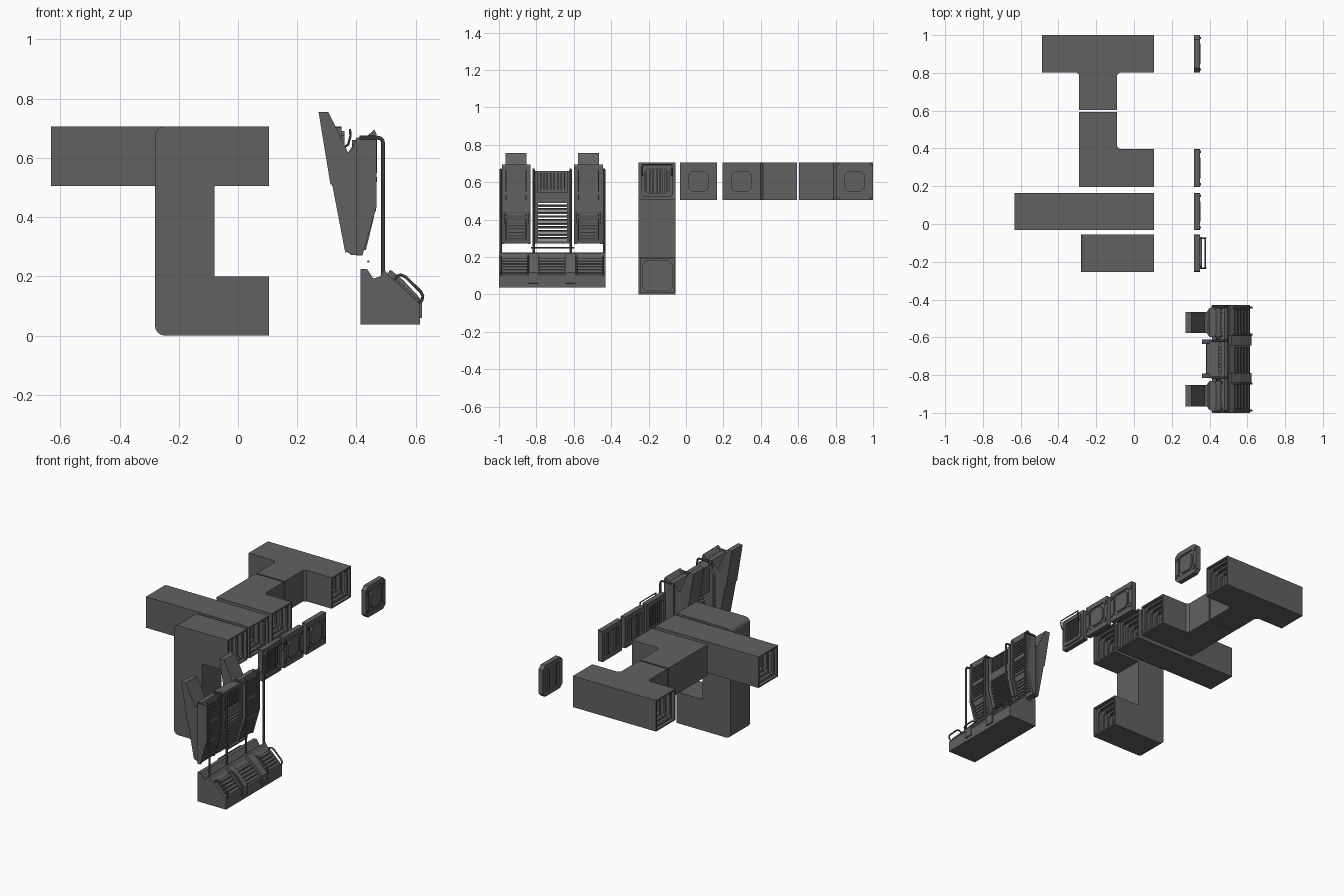
import bpy, bmesh, math
from mathutils import Vector

if "Cube" in bpy.data.objects:
    bpy.data.objects.remove(bpy.data.objects["Cube"])

grey = bpy.data.materials.new("dark_grey_metal")
grey.diffuse_color = (0.12, 0.12, 0.12, 1)
grey.use_nodes = True
grey.node_tree.nodes["Principled BSDF"].inputs["Base Color"].default_value = grey.diffuse_color

# axis along which a 2D (u, v) profile is extruded
MAP = {'x': lambda a, u, v: (a, u, v),
       'y': lambda a, u, v: (u, a, v),
       'z': lambda a, u, v: (u, v, a)}


def finish(name, bm):
    bmesh.ops.recalc_face_normals(bm, faces=bm.faces[:])
    me = bpy.data.meshes.new(name)
    bm.to_mesh(me)
    bm.free()
    me.materials.append(grey)
    ob = bpy.data.objects.new(name, me)
    bpy.context.collection.objects.link(ob)
    return ob


def prism_bm(pts, axis, a, b):
    bm = bmesh.new()
    lo, hi = [[bm.verts.new(MAP[axis](t, u, v)) for u, v in pts] for t in (a, b)]
    bm.faces.new(lo)
    bm.faces.new(hi)
    for i in range(len(pts)):
        j = (i + 1) % len(pts)
        bm.faces.new((lo[i], lo[j], hi[j], hi[i]))
    return bm


def prism(name, pts, axis, a, b):
    return finish(name, prism_bm(pts, axis, a, b))


def box(name, x0, x1, y0, y1, z0, z1):
    return prism(name, [(x0, y0), (x1, y0), (x1, y1), (x0, y1)], 'z', z0, z1)


def octagon(u0, u1, v0, v1, c):
    return [(u0 + c, v0), (u1 - c, v0), (u1, v0 + c), (u1, v1 - c),
            (u1 - c, v1), (u0 + c, v1), (u0, v1 - c), (u0, v0 + c)]


def frame(name, axis, a, b, rect, w, c=0.002, ci=0.012):
    """Rectangular ring of width w with clipped corners."""
    u0, u1, v0, v1 = rect
    outer = octagon(u0, u1, v0, v1, c)
    inner = octagon(u0 + w, u1 - w, v0 + w, v1 - w, ci)
    bm = bmesh.new()
    loops = [[bm.verts.new(MAP[axis](t, u, v)) for u, v in p]
             for p, t in ((outer, a), (outer, b), (inner, b), (inner, a))]
    for k in range(4):
        p, q = loops[k], loops[(k + 1) % 4]
        for i in range(8):
            j = (i + 1) % 8
            bm.faces.new((p[i], p[j], q[j], q[i]))
    return finish(name, bm)


def tube(name, pts, r=0.006):
    cu = bpy.data.curves.new(name, 'CURVE')
    cu.dimensions = '3D'
    cu.bevel_depth = r
    cu.bevel_resolution = 2
    cu.use_fill_caps = True
    sp = cu.splines.new('POLY')
    sp.points.add(len(pts) - 1)
    for p, co in zip(sp.points, pts):
        p.co = (*co, 1)
    cu.materials.append(grey)
    ob = bpy.data.objects.new(name, cu)
    bpy.context.collection.objects.link(ob)
    bpy.ops.object.select_all(action='DESELECT')
    ob.select_set(True)
    bpy.context.view_layer.objects.active = ob
    bpy.ops.object.convert(target='MESH')
    bpy.ops.object.shade_smooth_by_angle()


def duct(name, pts, axis, a, b, openings):
    """Hollow duct: extruded outline with the open ends removed, plus inner ribs.
    openings: (axis, position, inward sign, mouth rectangle)"""
    bm = prism_bm(pts, axis, a, b)
    bmesh.ops.recalc_face_normals(bm, faces=bm.faces[:])
    gone = []
    for f in bm.faces:
        m = f.calc_center_median()
        for ax, pos, s, rect in openings:
            i = 'xyz'.index(ax)
            if all(abs(v.co[i] - pos) < 1e-4 for v in f.verts) and f not in gone:
                gone.append(f)
    bmesh.ops.delete(bm, geom=gone, context='FACES')
    ob = finish(name, bm)
    so = ob.modifiers.new("wall", 'SOLIDIFY')
    so.thickness = 0.009
    so.offset = -1
    so.use_even_offset = True
    for ax, pos, s, (u0, u1, v0, v1) in openings:
        for k, d in enumerate((0.02, 0.06, 0.10, 0.14)):
            p = pos + s * d
            frame(f"{name}_rib", ax, p, p + s * 0.012,
                  (u0 + .008, u1 - .008, v0 + .008, v1 - .008), 0.012, 0.002, 0.018)


# ---- ducts ----
Z0, Z1, XE = 0.505, 0.705, 0.105
C = 0.015
duct("tee_duct", [(-.29, .604), (-.09, .604), (-.09, .803 - C), (-.09 + C, .803), (XE, .803), (XE, 1),
                  (-.487, 1), (-.487, .803), (-.29 - C, .803), (-.29, .803 - C)], 'z', Z0, Z1,
     [('x', XE, -1, (.803, 1, Z0, Z1)), ('x', -.487, 1, (.803, 1, Z0, Z1)),
      ('y', .604, 1, (-.29, -.09, Z0, Z1))])
duct("elbow_duct", [(-.29, .195), (XE, .195), (XE, .397), (-.09 + C, .397), (-.09, .397 + C),
                    (-.09, .594), (-.29, .594)], 'z', Z0, Z1,
     [('x', XE, -1, (.195, .397, Z0, Z1)), ('y', .594, -1, (-.29, -.09, Z0, Z1))])
duct("straight_duct", [(-.632, -.033), (XE, -.033), (XE, .165), (-.632, .165)], 'z', Z0, Z1,
     [('x', XE, -1, (-.033, .165, Z0, Z1)), ('x', -.632, 1, (-.033, .165, Z0, Z1))])
R, XL = 0.032, -.28
arc = [(R * math.cos(math.radians(t)), R * math.sin(math.radians(t))) for t in (90, 112, 135, 158, 180)]
u_pts = [(XE, 0), (XE, .2), (-.08, .2), (-.08, Z0), (XE, Z0), (XE, Z1)]
u_pts += [(XL + R + c, Z1 - R + s) for c, s in arc] + [(XL + R + c, R - s) for c, s in reversed(arc)]
UY = (-.253, -.055)
duct("return_duct", u_pts, 'y', *UY,
     [('x', XE, -1, (*UY, 0, .2)), ('x', XE, -1, (*UY, Z0, Z1))])

# ---- duct end covers ----
for name, y0, y1 in (("tee_cover", .803, 1), ("elbow_cover", .195, .397),
                     ("straight_cover", -.033, .165), ("grille_cover", *UY)):
    grille = name == "grille_cover"
    frame(name + "_frame", 'x', .318, .350, (y0, y1, Z0, Z1), .03, .022 if name[0] == 't' else .003)
    if grille:      # open vertical slats with a top handle
        frame(name + "_lip", 'x', .350, .36, (y0 + .015, y1 - .015, Z0 + .015, Z1 - .015), .02, .015)
        for i in range(7):
            y = y0 + .036 + i * .0185
            box(name + "_slat", .325, .352, y, y + .009, Z0 + .028, Z1 - .028)
        tube(name + "_handle", [(.35, y0 + .02, .63), (.372, y0 + .02, .645), (.38, y0 + .02, .675),
                                (.378, y0 + .02, .695), (.378, y1 - .02, .695), (.38, y1 - .02, .675),
                                (.372, y1 - .02, .645), (.35, y1 - .02, .63)], .004)
    else:           # closed panel with raised plate and back ribs
        box(name + "_panel", .328, .342, y0 + .02, y1 - .02, Z0 + .02, Z1 - .02)
        prism(name + "_plate", octagon(y0 + .045, y1 - .045, Z0 + .045, Z1 - .045, .02), 'x', .335, .352)
        for y in (y0 + .06, y1 - .07):
            box(name + "_back_rib", .318, .33, y, y + .01, Z0 + .028, Z1 - .028)
        for y in (y0 + .015, y1 - .015):
            for z in (Z0 + .04, Z1 - .04):
                box(name + "_bolt", .345, .355, y - .006, y + .006, z - .012, z + .012)

# ---- console base ----
Y0, Y1 = -1.0, -.43
prism("console_base", [(.413, .037), (.615, .037), (.615, .105), (.545, .172), (.53, .185), (.51, .2),
                       (.495, .222), (.48, .2), (.457, .192), (.435, .225), (.413, .225)], 'y', Y0, Y1)
posts = (-.99, -.815, -.617, -.438)
for a, b in ((-.98, -.85), (-.785, -.65), (-.58, -.45)):
    for i in range(5):      # louvres on the sloping front
        x = .535 + i * .016
        z = .105 + (.615 - x) * .957
        prism("base_louvre", [(x - .004, z - .004), (x + .008, z - .012), (x + .012, z - .002),
                              (x + .001, z + .010)], 'y', a, b)
for y in posts[1:3]:        # front clamps
    prism("base_clamp", [(.50, .205), (.515, .222), (.56, .185), (.622, .118), (.622, .06), (.6, .055)],
          'y', y - .027, y + .027)
for y in (-.988, -.845, -.585, -.443):   # grab rails
    tube("base_rail", [(.525, .185), (.535, .2), (.55, .205), (.566, .198), (.617, .148),
                       (.624, .134), (.622, .12), (.608, .108)] and
         [(x, y, z) for x, z in ((.525, .185), (.535, .2), (.55, .205), (.566, .198), (.617, .148),
                                 (.624, .134), (.622, .12), (.608, .108))], .005)
for y in posts:             # support posts bent over at the top
    tube("support_post", [(x, y, z) for x, z in ((.49, .2), (.49, .645), (.488, .658), (.481, .666),
                                                 (.47, .668), (.41, .668))], .0065)
tube("cross_rod", [(.44, -.83, .25), (.44, -.6, .25)], .004)


# ---- console panels ----
def front(z):
    return .46 if z > .44 else .418 + (z - .275) * .042 / .165


BODY = [(.362, .285), (.385, .272), (.415, .272), (.46, .44), (.46, .695), (.435, .668), (.40, .668),
        (.385, .63), (.362, .60)]
RIM = [(.40, .27), (.42, .27), (.468, .435), (.468, .68), (.46, .695), (.43, .668), (.40, .668)]
for y0, y1, f0, f1 in ((-.985, -.832, -.965, -.853), (-.598, -.445, -.577, -.465)):
    mid = (y0 + y1) / 2
    bm = prism_bm(BODY, 'y', y0, y1)
    for v in bm.verts:      # taper towards the back
        if v.co.x < .39:
            v.co.y = mid + (v.co.y - mid) * .74
    finish("side_panel_body", bm)
    prism("side_panel_flap", [(.272, .755), (.305, .755), (.395, .57), (.395, .30), (.362, .28),
                              (.318, .51), (.312, .51)], 'y', f0, f1)
    for y in (y0, y1 - .014):
        prism("side_panel_rim", RIM, 'y', y, y + .014)
    for z0, z1 in ((.555, .665), (.425, .535), (.295, .405)):
        for i in range(6):
            z = z0 + i * (z1 - z0) / 6
            x = front(z)
            box("side_panel_slat", x - .012, x + .007, y0 + .03, y1 - .03, z, z + .009)
        for y in (y0 + .02, y1 - .026):
            xa, xb = front(z0), front(z1)
            prism("side_panel_window_edge", [(xa - .01, z0 - .006), (xa + .009, z0 - .006),
                                             (xb + .009, z1), (xb - .01, z1)], 'y', y, y + .006)

# centre panel: cheeks, solid top with vertical bars, open louvres below
CY0, CY1 = -.815, -.612
for y in (CY0, CY1 - .024):
    prism("centre_panel_cheek", [(.36, .30), (.385, .272), (.415, .272), (.46, .44), (.46, .66),
                                 (.40, .66), (.36, .60)], 'y', y, y + .024)
box("centre_panel_top", .385, .448, CY0 + .02, CY1 - .02, .545, .66)
box("centre_panel_bar", .385, .462, CY0 + .02, CY1 - .02, .49, .545)
box("centre_panel_sill", .38, .418, CY0 + .02, CY1 - .02, .272, .288)
for i in range(8):
    y = CY0 + .034 + i * .0182
    box("centre_panel_vertical_bar", .44, .458, y, y + .008, .56, .65)
for i in range(10):
    z = .293 + i * .0195
    x = front(z)
    prism("centre_panel_louvre", [(x - .035, z + .008), (x - .033, z + .013), (x, z + .008), (x, z)],
          'y', CY0 + .02, CY1 - .02)
